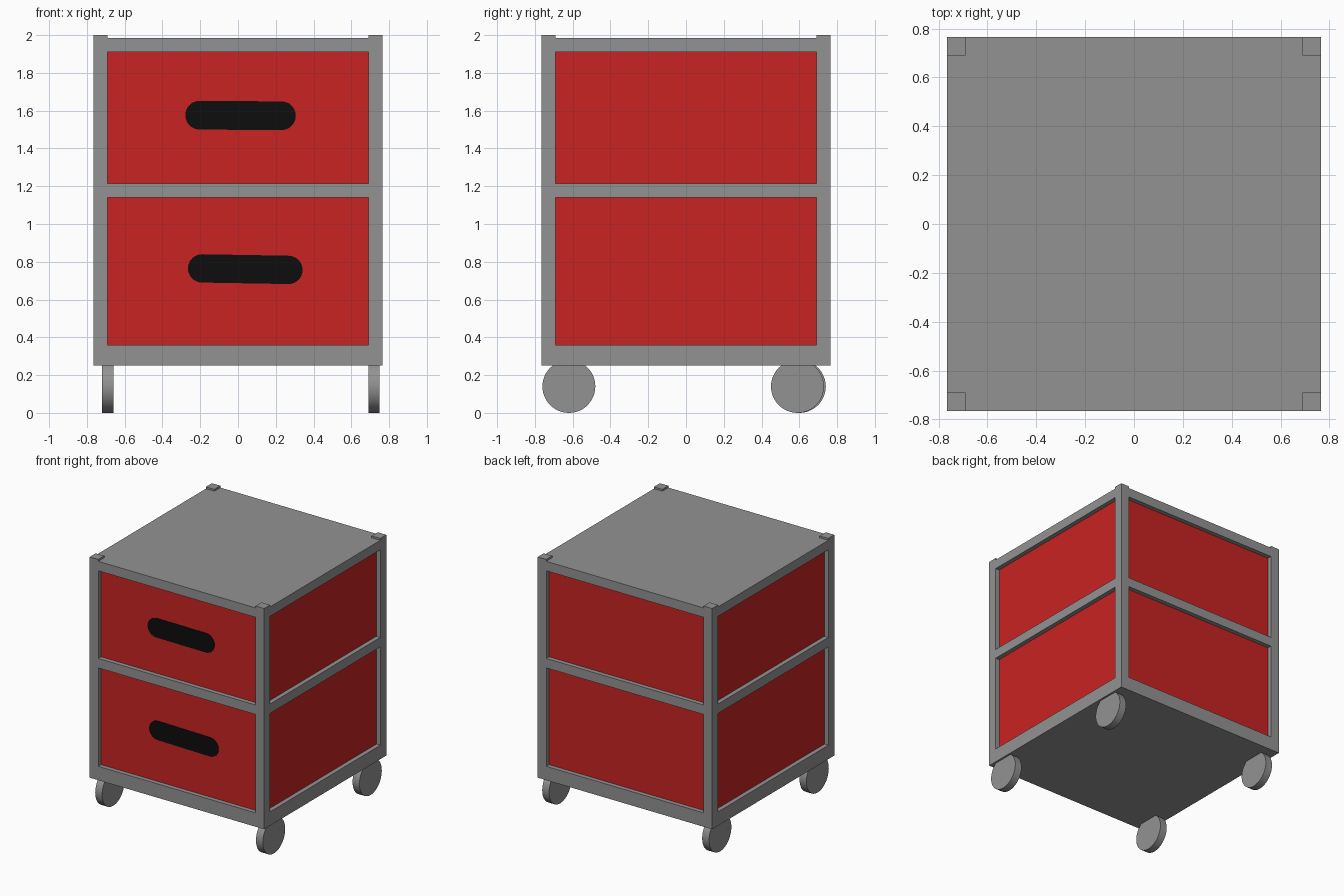
import bpy, bmesh, math
from mathutils import Matrix

if "Cube" in bpy.data.objects:
    bpy.data.objects.remove(bpy.data.objects["Cube"])


def material(name, rgb):
    m = bpy.data.materials.new(name)
    m.diffuse_color = (*rgb, 1)
    m.use_nodes = True
    m.node_tree.nodes["Principled BSDF"].inputs["Base Color"].default_value = m.diffuse_color
    return m


GREY = material("grey metal", (0.29, 0.29, 0.29))
RED = material("red panel", (0.58, 0.017, 0.016))
BLACK = material("black slot", (0.004, 0.004, 0.004))


def finish(name, bm, mat):
    bmesh.ops.recalc_face_normals(bm, faces=bm.faces)
    me = bpy.data.meshes.new(name)
    bm.to_mesh(me)
    bm.free()
    me.materials.append(mat)
    ob = bpy.data.objects.new(name, me)
    bpy.context.collection.objects.link(ob)
    return ob


def box(name, lo, hi, mat, turn=0):
    """Box from corner to corner, then turned about z by quarter turns."""
    bm = bmesh.new()
    bmesh.ops.create_cube(bm, size=1)
    for v in bm.verts:
        v.co = [(a + b) / 2 + c * (b - a) for a, b, c in zip(lo, hi, v.co)]
    bm.transform(Matrix.Rotation(turn * math.pi / 2, 4, 'Z'))
    return finish(name, bm, mat)


OUT, INN = 0.765, 0.69          # outer and inner half widths of the frame
FACE = 0.73                     # panel faces sit back from the frame
BASE, TOP = 0.25, 1.985
rails = {"bottom_rail": (BASE, 0.36), "middle_rail": (1.14, 1.215), "top_rail": (1.91, TOP)}
panels = {"lower_panel": (0.36, 1.14), "upper_panel": (1.215, 1.91)}

# Four identical sides: corner post, rails and recessed red panels
for i, side in enumerate(("front", "right", "back", "left")):
    box(side + "_corner_post", (INN, -OUT, BASE), (OUT, -INN, 2.0), GREY, i)
    for name, (z0, z1) in rails.items():
        box(f"{side}_{name}", (-INN, -OUT, z0), (INN, -INN, z1), GREY, i)
    for name, (z0, z1) in panels.items():
        box(f"{side}_{name}", (-INN, -FACE, z0), (INN, -INN, z1), RED, i)

# Top and bottom boards inside the rails
box("top_board", (-INN, -INN, 1.91), (INN, INN, TOP), GREY)
box("bottom_board", (-INN, -INN, BASE), (INN, INN, 0.36), GREY)


def slot(name, a, b, r):
    """Thin rounded plate on the drawer front, between end centres a and b (x, z)."""
    bm = bmesh.new()
    n, verts = 16, []
    for (cx, cz), start in ((a, math.pi / 2), (b, -math.pi / 2)):
        for k in range(n + 1):
            t = start + math.pi * k / n
            verts.append(bm.verts.new((cx + r * math.cos(t), -FACE, cz + r * math.sin(t))))
    face = bm.faces.new(verts)
    new = bmesh.ops.extrude_face_region(bm, geom=[face])["geom"]
    bmesh.ops.translate(bm, vec=(0, -0.005, 0),
                        verts=[g for g in new if isinstance(g, bmesh.types.BMVert)])
    return finish(name, bm, BLACK)


# Drawer hand slots
slot("upper_hand_slot", (-0.203, 1.576), (0.23, 1.573), 0.076)
slot("lower_hand_slot", (-0.19, 0.765), (0.267, 0.757), 0.075)


def wheel(name, x, y, r=0.14, width=0.06):
    bm = bmesh.new()
    bmesh.ops.create_cone(bm, cap_ends=True, segments=48, radius1=r, radius2=r, depth=width,
                          matrix=Matrix.Translation((x, y, r)) @ Matrix.Rotation(math.pi / 2, 4, 'Y'))
    for f in bm.faces:
        f.smooth = len(f.verts) == 4
    for e in bm.edges:
        e.smooth = all(f.smooth for f in e.link_faces)
    return finish(name, bm, GREY)


# Wheels
wheel("front_left_wheel", -0.69, -0.62)
wheel("front_right_wheel", 0.72, -0.62)
wheel("back_left_wheel", -0.69, 0.60)
wheel("back_right_wheel", 0.72, 0.59)
